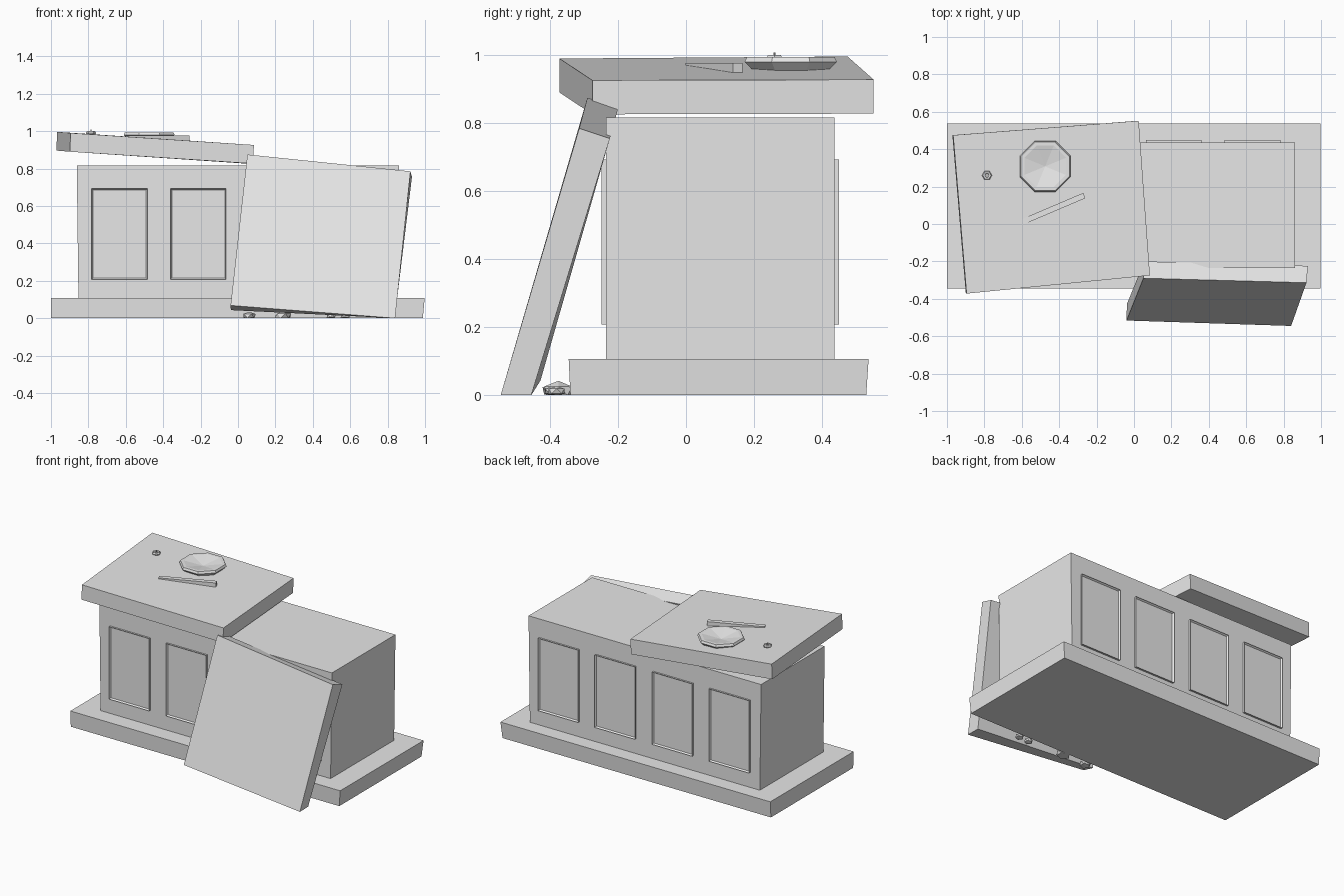
import bpy, bmesh, math, random
from mathutils import Vector, Matrix

if "Cube" in bpy.data.objects:
    bpy.data.objects.remove(bpy.data.objects["Cube"])

random.seed(4)
stone = bpy.data.materials.new("grey stone")
stone.diffuse_color = (0.8, 0.8, 0.8, 1)
stone.use_nodes = True
stone.node_tree.nodes["Principled BSDF"].inputs["Base Color"].default_value = stone.diffuse_color


def finish(bm, name):
    bmesh.ops.recalc_face_normals(bm, faces=bm.faces)
    me = bpy.data.meshes.new(name)
    bm.to_mesh(me)
    bm.free()
    me.materials.append(stone)
    ob = bpy.data.objects.new(name, me)
    bpy.context.collection.objects.link(ob)
    return ob


def slab(name, a, b):
    """Six-sided block between two matching four-corner outlines."""
    bm = bmesh.new()
    va = [bm.verts.new(p) for p in a]
    vb = [bm.verts.new(p) for p in b]
    bm.faces.new(va)
    bm.faces.new(vb[::-1])
    for i in range(4):
        j = (i + 1) % 4
        bm.faces.new((va[i], vb[i], vb[j], va[j]))
    return finish(bm, name)


def rect(x0, x1, y0, y1, z):
    return [(x0, y0, z), (x1, y0, z), (x1, y1, z), (x0, y1, z)]


def lathe(name, profile, sides, centre, turn=0.0):
    """Spin (radius, z) points; zero radius closes to a point."""
    bm = bmesh.new()
    rings = []
    for r, z in profile:
        if r == 0:
            rings.append([bm.verts.new((centre[0], centre[1], z))] * sides)
        else:
            rings.append([bm.verts.new((centre[0] + r * math.cos(turn + math.tau * i / sides),
                                        centre[1] + r * math.sin(turn + math.tau * i / sides), z))
                          for i in range(sides)])
    for lo, hi in zip(rings, rings[1:]):
        for i in range(sides):
            j = (i + 1) % sides
            bm.faces.new(list(dict.fromkeys((lo[i], lo[j], hi[j], hi[i]))))
    return finish(bm, name)


# plinth and chest
slab("plinth", rect(-1, 0.988, -0.34, 0.53, 0), rect(-1, 0.998, -0.345, 0.537, 0.107))
slab("chest", rect(-0.853, 0.85, -0.235, 0.437, 0.1), rect(-0.862, 0.86, -0.235, 0.437, 0.817))

# raised frames on the front and back
for side, y_wall, d in (("front", -0.235, -1), ("back", 0.437, 1)):
    for i, x in enumerate((-0.633, -0.212, 0.212, 0.633)):
        bm = bmesh.new()
        bmesh.ops.create_cube(bm, size=1, matrix=Matrix.Translation((x, y_wall + d * 0.003, 0.45))
                              @ Matrix.Diagonal((0.298, 0.02, 0.485, 1)))
        bm.normal_update()
        outer = [f for f in bm.faces if f.normal.y * d > 0.9]
        bmesh.ops.inset_region(bm, faces=outer, thickness=0.01)
        for v in outer[0].verts:
            v.co.y -= d * 0.011
        finish(bm, f"{side}_panel_frame_{i + 1}")

# broken lid half resting on the chest, tipped down to the right
top = [Vector(p) for p in ((-0.895, -0.372, 0.99), (0.085, -0.275, 0.926),
                           (0.025, 0.552, 0.928), (-0.967, 0.475, 0.996))]
slab("lid_half_resting", [p - Vector((0.004, 0, 0.1)) for p in top], top)

# other lid half leaning on the front
slab("lid_half_leaning",
     [(0.05, -0.29, 0.875), (0.922, -0.314, 0.785), (0.84, -0.545, 0.0), (-0.04, -0.516, 0.068)],
     [(0.055, -0.2, 0.842), (0.93, -0.224, 0.755), (0.838, -0.455, 0.0), (-0.038, -0.428, 0.043)])

# shallow eight-sided bowl
lathe("bowl", [(0, 0.95), (0.115, 0.95), (0.147, 0.98), (0.14, 0.994), (0.12, 0.994), (0, 0.97)],
      8, (-0.475, 0.308), math.pi / 8)

# small six-sided candle stub
lathe("candle_stub", [(0, 0.975), (0.018, 0.975), (0.027, 0.99), (0.022, 1.0), (0.012, 1.0),
                      (0.01, 0.994), (0, 0.994)], 6, (-0.786, 0.26))
lathe("candle_wick", [(0, 0.99), (0.003, 0.99), (0.003, 1.008), (0, 1.008)], 4, (-0.786, 0.26))

# stick lying on the lid
a, b, w = Vector((-0.595, 0.012, 0)), Vector((-0.266, 0.152, 0)), Vector((-0.006, 0.014, 0))
outline = [a - w, b - w, b + w, a + w]
slab("stick", [p + Vector((0, 0, 0.943)) for p in outline],
     [p + Vector((0, 0, 0.977)) for p in outline])

# rubble behind the leaning half
for i, (x, y, r) in enumerate(((0.06, -0.385, 0.042), (0.24, -0.375, 0.05),
                               (0.5, -0.39, 0.03), (0.575, -0.38, 0.03))):
    bm = bmesh.new()
    bmesh.ops.create_icosphere(bm, subdivisions=1, radius=r)
    for v in bm.verts:
        v.co *= random.uniform(0.8, 1.05)
        v.co = Vector((x + v.co.x, y + v.co.y, max(0, 0.012 + v.co.z * 0.6)))
    finish(bm, f"rubble_{i + 1}")
